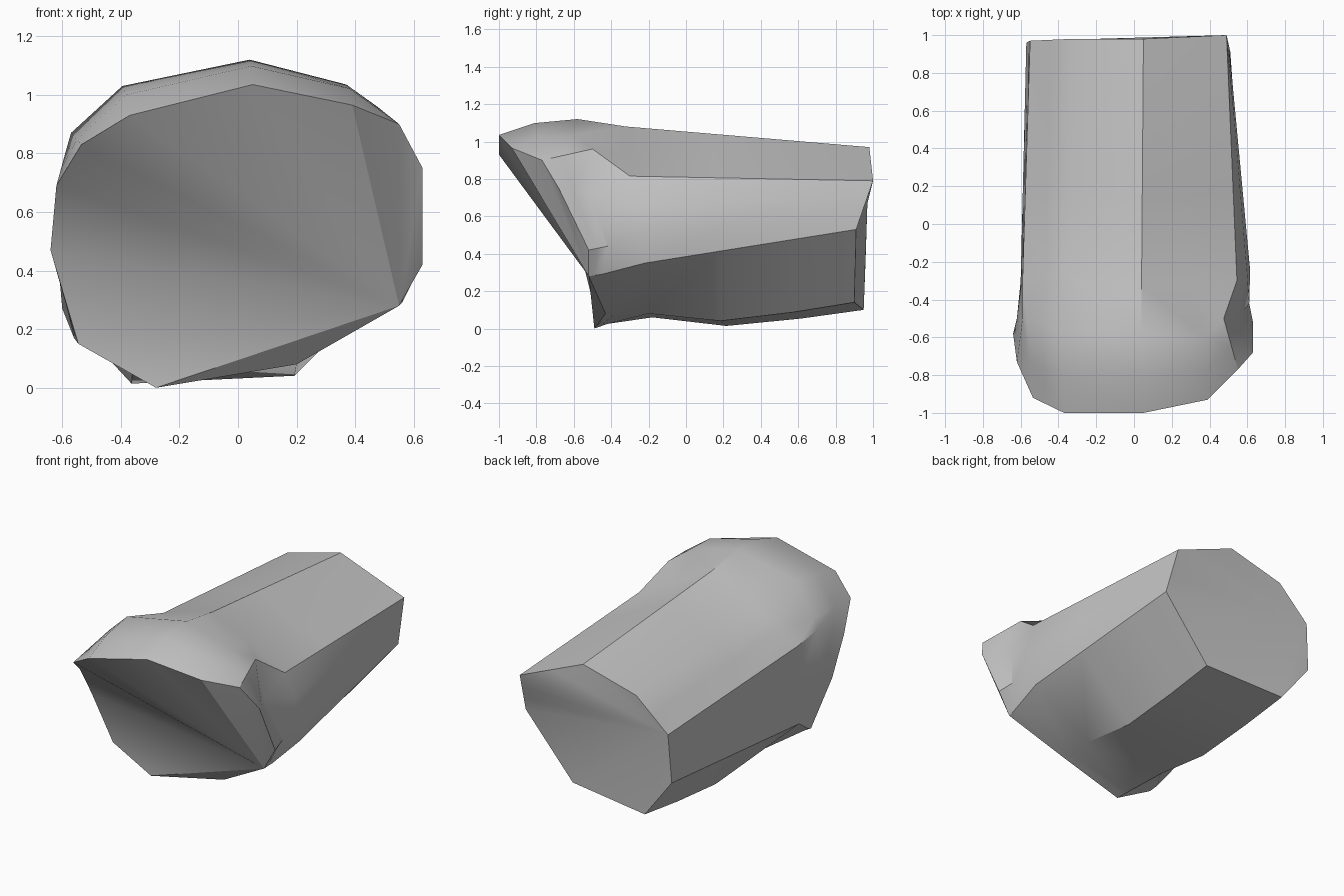
import bpy
import bmesh
import math
from mathutils import Vector

default_cube = bpy.data.objects.get("Cube")
if default_cube:
    bpy.data.objects.remove(default_cube, do_unlink=True)

# Corner order of an eight-sided section, starting at the top ridge and
# going down the +x side, under the belly and up the -x side.
BACK = [(.05, .98, .97), (.49, 1, .79), (.51, .91, .53), (.18, .9, .14),
        (-.37, .95, .1), (-.57, .96, .36), (-.55, .97, .67), (-.33, .98, .87)]
SHOULDER = [(.04, -.32, 1.08), (.545, -.3, .815), (.59, -.22, .35), (.2, -.2, .08),
            (-.36, -.18, .06), (-.6, -.3, .27), (-.59, -.3, .77), (-.36, -.25, .94)]

# Extra points on each section edge, so the body matches the flared front.
SPLITS = [1, 2, 0, 0, 0, 1, 1, 0]

# Thirteen-sided sections of the flare
COLLAR = [(.04, -.58, 1.12), (.37, -.6, 1.035), (.475, -.5, .96), (.54, -.51, .72),
          (.61, -.42, .44), (.56, -.45, .29), (.2, -.38, .08), (-.31, -.42, .025),
          (-.56, -.45, .17), (-.62, -.5, .5), (-.59, -.5, .8), (-.57, -.5, .87),
          (-.395, -.57, 1.03)]
RIM = [(.05, -1, 1.035), (.39, -.93, .965), (.55, -.77, .9), (.63, -.68, .75),
       (.63, -.52, .42), (.55, -.52, .28), (.2, -.43, .08), (-.28, -.49, 0),
       (-.545, -.5, .15), (-.64, -.58, .47), (-.62, -.73, .69), (-.535, -.92, .83),
       (-.37, -1, .93)]


def vectors(points):
    return [Vector(p) for p in points]


def split_section(corners, bulge):
    """Insert the extra edge points, pushing those on the +x side outward."""
    section = []
    for i, corner in enumerate(corners):
        following = corners[(i + 1) % len(corners)]
        section.append(corner)
        for step in range(SPLITS[i]):
            point = corner.lerp(following, (step + 1) / (SPLITS[i] + 1))
            if SPLITS[i] == 2:
                point.x += bulge
            section.append(point)
    return section


def blend(first, second, factor):
    return [a.lerp(b, factor) for a, b in zip(first, second)]


def body_section(factor, belly_sag):
    """Section part of the way from the back to the shoulder."""
    corners = blend(vectors(BACK), vectors(SHOULDER), factor)
    for point in corners[3:5]:
        point.z -= belly_sag
    return split_section(corners, 0.04 * factor)


def fan_cap(bm, ring, hub):
    """Close a ring with triangles that all meet at one corner."""
    count = len(ring)
    for step in range(1, count - 1):
        bm.faces.new((ring[hub],
                      ring[(hub + step) % count],
                      ring[(hub + step + 1) % count]))


def make_material(name, colour):
    material = bpy.data.materials.new(name)
    material.use_nodes = True
    material.diffuse_color = colour
    shader = material.node_tree.nodes["Principled BSDF"]
    shader.inputs["Base Color"].default_value = colour
    return material


# Sections from back to front
collar = vectors(COLLAR)
rim = vectors(RIM)
brow = blend(collar, rim, 0.55)
for index in (0, 1, -1):
    brow[index].z += 0.025

sections = [body_section(0, 0), body_section(0.3, 0.035), body_section(0.65, 0.06),
            body_section(1, 0), collar, brow, rim]

# Loft the sections into one closed shell
bm = bmesh.new()
rings = [[bm.verts.new(point) for point in section] for section in sections]
for near, far in zip(rings, rings[1:]):
    for i in range(len(near)):
        j = (i + 1) % len(near)
        bm.faces.new((near[i], near[j], far[j], far[i]))

# Back cap fans from the -x upper edge, front cap from the +x lower edge
fan_cap(bm, rings[0], hub=10)
fan_cap(bm, rings[-1], hub=5)
bmesh.ops.recalc_face_normals(bm, faces=bm.faces[:])

mesh = bpy.data.meshes.new("flared_body")
bm.to_mesh(mesh)
bm.free()
mesh.materials.append(make_material("plain grey", (.55, .55, .55, 1)))

body = bpy.data.objects.new("flared_body", mesh)
bpy.context.collection.objects.link(body)

# Soft shading with crisp edges
bpy.ops.object.select_all(action="DESELECT")
body.select_set(True)
bpy.context.view_layer.objects.active = body
bpy.ops.object.shade_smooth_by_angle(angle=math.radians(30))
